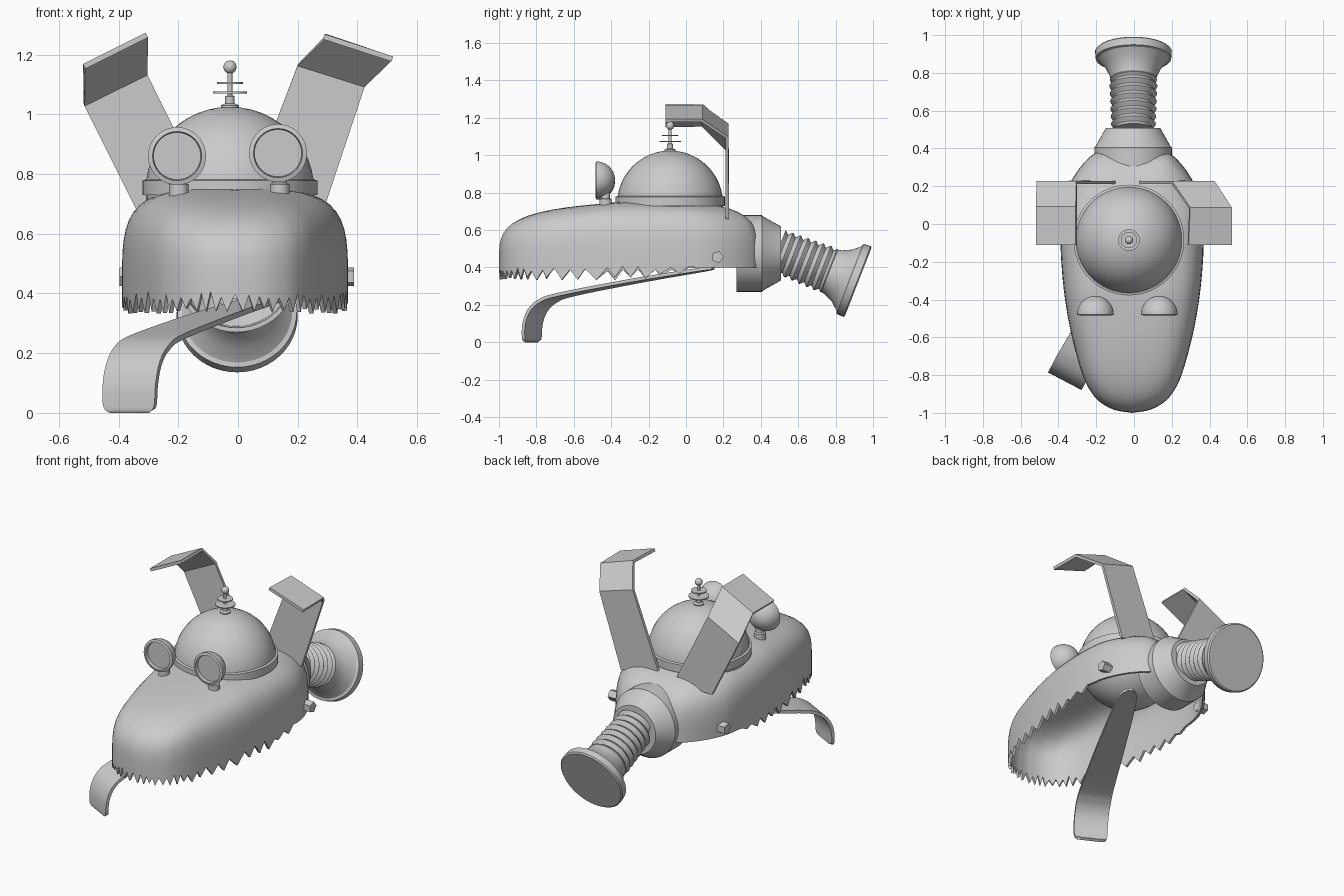
import bpy, bmesh, math, random
from mathutils import Vector

if "Cube" in bpy.data.objects:
    bpy.data.objects.remove(bpy.data.objects["Cube"])

random.seed(4)


def make(name, verts, faces, thick=0, offset=-1.0):
    me = bpy.data.meshes.new(name)
    me.from_pydata([tuple(v) for v in verts], [], faces)
    ob = bpy.data.objects.new(name, me)
    bpy.context.collection.objects.link(ob)
    if thick:
        m = ob.modifiers.new("thickness", 'SOLIDIFY')
        m.thickness, m.offset = thick, offset
    return ob


def lathe(name, prof, loc, axis=(0, 0, 1), seg=40):
    """Revolve (radius, height) points about an axis through loc."""
    q = Vector(axis).to_track_quat('Z', 'Y')
    verts, faces = [], []
    for r, h in prof:
        for i in range(seg):
            a = 2 * math.pi * i / seg
            verts.append(q @ Vector((r * math.cos(a), r * math.sin(a), h)) + Vector(loc))
    for k in range(len(prof) - 1):
        for i in range(seg):
            j = (i + 1) % seg
            faces.append((k * seg + i, k * seg + j, (k + 1) * seg + j, (k + 1) * seg + i))
    ob = make(name, verts, faces)
    bm = bmesh.new()
    bm.from_mesh(ob.data)
    bmesh.ops.remove_doubles(bm, verts=bm.verts, dist=1e-5)
    bmesh.ops.recalc_face_normals(bm, faces=bm.faces)
    bm.to_mesh(ob.data)
    bm.free()
    return ob


def smooth_path(pts, sub):
    """Catmull-Rom curve through the points."""
    p = [Vector(v) for v in pts]
    p = [2 * p[0] - p[1]] + p + [2 * p[-1] - p[-2]]
    out = []
    for i in range(1, len(p) - 2):
        a, b, c, d = p[i - 1:i + 3]
        for k in range(sub):
            t = k / sub
            out.append(0.5 * (2 * b + (c - a) * t + (2 * a - 5 * b + 4 * c - d) * t * t
                              + (3 * b - a - 3 * c + d) * t ** 3))
    return out + [p[-2]]


def arc(r, z0, a0, a1, n):
    return [(r * math.cos(math.radians(a0 + (a1 - a0) * i / n)),
             z0 + r * math.sin(math.radians(a0 + (a1 - a0) * i / n))) for i in range(n + 1)]


# Head shell: plan outline, sampled once per half tooth, domed by a superellipse
half = smooth_path([(0, -1), (.09, -.985), (.16, -.95), (.21, -.9), (.262, -.8), (.318, -.6),
                    (.355, -.4), (.375, -.2), (.378, -.05), (.368, .1), (.335, .2), (.275, .3),
                    (.19, .38), (.09, .387), (0, .387)], 10)
side, goal, run = [half[0]], .02, 0
for a, b in zip(half, half[1:]):
    run += (b - a).length
    if run >= goal:
        side.append(b)
        goal = run + (.015 if run < .4 else .036) * random.uniform(.8, 1.25)
if side[-1].x > .01:
    side.append(half[-1])
side[-1] = half[-1]
outline = side + [Vector((-p.x, p.y)) for p in reversed(side[1:-1])]
n = len(outline)
cx, cy = -.01, -.3


def rim_z(i, y):
    k = min(i, n - i)
    if y > .04:
        return .4
    if k % 2:
        return .34 + .035 * max(0, (y + .3) / .34) + random.uniform(-.008, .01)
    return .395 + random.uniform(-.015, .012)


verts = [(cx + p.x, p.y, rim_z(i, p.y)) for i, p in enumerate(outline)]
rings = 16
for k in range(rings):
    u = k / rings
    ang = math.pi / 2 * (3 * u * u - 2 * u ** 3)
    s, f = math.sqrt(math.cos(ang)), math.sqrt(math.sin(ang))
    for p in outline:
        y = cy + (p.y - cy) * s
        h = min(.695 + (y + 1) * .085, .75)
        verts.append((cx + p.x * s, y, .415 + (h - .415) * f))
faces = [(k * n + i, k * n + (i + 1) % n, (k + 1) * n + (i + 1) % n, (k + 1) * n + i)
         for k in range(rings) for i in range(n)]
verts.append((cx, cy, .75))
faces += [(rings * n + i, rings * n + (i + 1) % n, len(verts) - 1) for i in range(n)]
make("head_shell", verts, faces, .015)

# Brain dome (full ball), its ring and the antenna
dx, dy = -.027, -.085
lathe("dome", arc(.283, .742, -90, 90, 24), (dx, dy, 0), seg=36)
lathe("dome_ring", [(.28, .73), (.293, .73), (.293, .778), (.28, .782)], (dx, dy, 0), seg=48)
lathe("antenna_rod", [(0, 1.01), (.03, 1.01), (.03, 1.03), (.016, 1.036), (.016, 1.06),
                      (.008, 1.064), (.008, 1.15), (0, 1.15)], (dx, dy, 0), seg=20)
for z, r in ((1.073, .057), (1.105, .043)):
    lathe("antenna_disc", [(0, z - .003), (r, z - .003), (r, z + .003), (0, z + .003)], (dx, dy, 0))
lathe("antenna_ball", arc(.022, 1.158, -90, 90, 10), (dx, dy, 0), seg=20)

# Eyes: half balls with a recessed flat lens, on short stems
for x, z in ((-.204, .86), (.134, .87)):
    cup = [(.097 * math.sin(t), -.1 * math.cos(t)) for t in [math.pi / 24 * i for i in range(13)]]
    lathe("eye", cup + [(.082, .004), (.079, -.015), (0, -.015)], (x, -.48, z), (0, -1, 0))
    lathe("eye_stem", [(0, .72), (.033, .72), (.033, .765), (.024, .77), (.024, .81), (0, .81)],
          (x + .006, -.43, 0), seg=24)

# Folded ears: pairs of inner and outer corners from the base to the front tip
ears = {
    "right_ear": [(.015, .22, .68), (.28, .22, .66), (.2, .22, 1.165), (.425, .22, 1.095),
                  (.295, .085, 1.26), (.515, .085, 1.185), (.287, -.11, 1.26), (.517, -.11, 1.185)],
    "left_ear": [(-.08, .22, .68), (-.335, .22, .67), (-.305, .22, 1.135), (-.515, .22, 1.03),
                 (-.305, .09, 1.265), (-.515, .09, 1.16), (-.305, -.11, 1.265), (-.515, -.11, 1.16)],
}
for name, pts in ears.items():
    make(name, pts, [(i, i + 1, i + 3, i + 2) for i in (0, 2, 4)], .018, 0)

# Neck collar, open to the front
lathe("neck_collar", [(0, .47), (.12, .47), (.185, .40), (.19, .27), (.205, .27), (.205, .405),
                      (.198, .412), (.145, .507), (0, .507)], (-.005, 0, .475), (0, 1, 0), 48)

# Ribbed hose with a flared end
ribs = 7
hose = [(0, 0)]
for i in range(ribs * 6):
    t = i / (ribs * 6)
    hose.append((.108 + .012 * t + .009 * math.cos(2 * math.pi * i / 6), .30 * t))
lathe("neck_hose", hose + [(.115, .31), (0, .31)], (-.003, .49, .49), (0, .932, -.363))
lathe("neck_flange", [(0, .29), (.12, .29), (.126, .32), (.15, .37), (.185, .41), (.2, .415),
                      (.203, .455), (.195, .462), (0, .462)], (-.003, .49, .49), (0, .932, -.363), 48)

# Tongue: rows of (distance from the tip, height, width)
rows = smooth_path([(0, .004, .13), (-.005, .02, .19), (0, .1, .2), (.03, .17, .2), (.09, .22, .2),
                    (.2, .255, .19), (.6, .325, .16), (1.0, .385, .11), (1.09, .398, .03)], 5)
fwd, lat = Vector((.466, .885, 0)), Vector((.885, -.466, 0))
verts = [Vector((-.36, -.82, z)) + fwd * d + lat * w * (c / 4 - .5) for d, z, w in rows for c in range(5)]
make("tongue", verts, [(r * 5 + c, r * 5 + c + 1, r * 5 + c + 6, r * 5 + c + 5)
                       for r in range(len(rows) - 1) for c in range(4)], .018, 0)

# Five-sided jaw bolts
for sx in (-1, 1):
    lathe("jaw_bolt", [(0, 0), (.033, 0), (.033, .06), (0, .06)], (sx * .333 - .004, .168, .456), (sx, 0, 0), 5)

# Apply thickness and smooth the curved parts
bpy.ops.object.select_all(action='SELECT')
bpy.context.view_layer.objects.active = bpy.context.selected_objects[0]
bpy.ops.object.convert(target='MESH')
bpy.ops.object.shade_smooth_by_angle(angle=math.radians(30))
